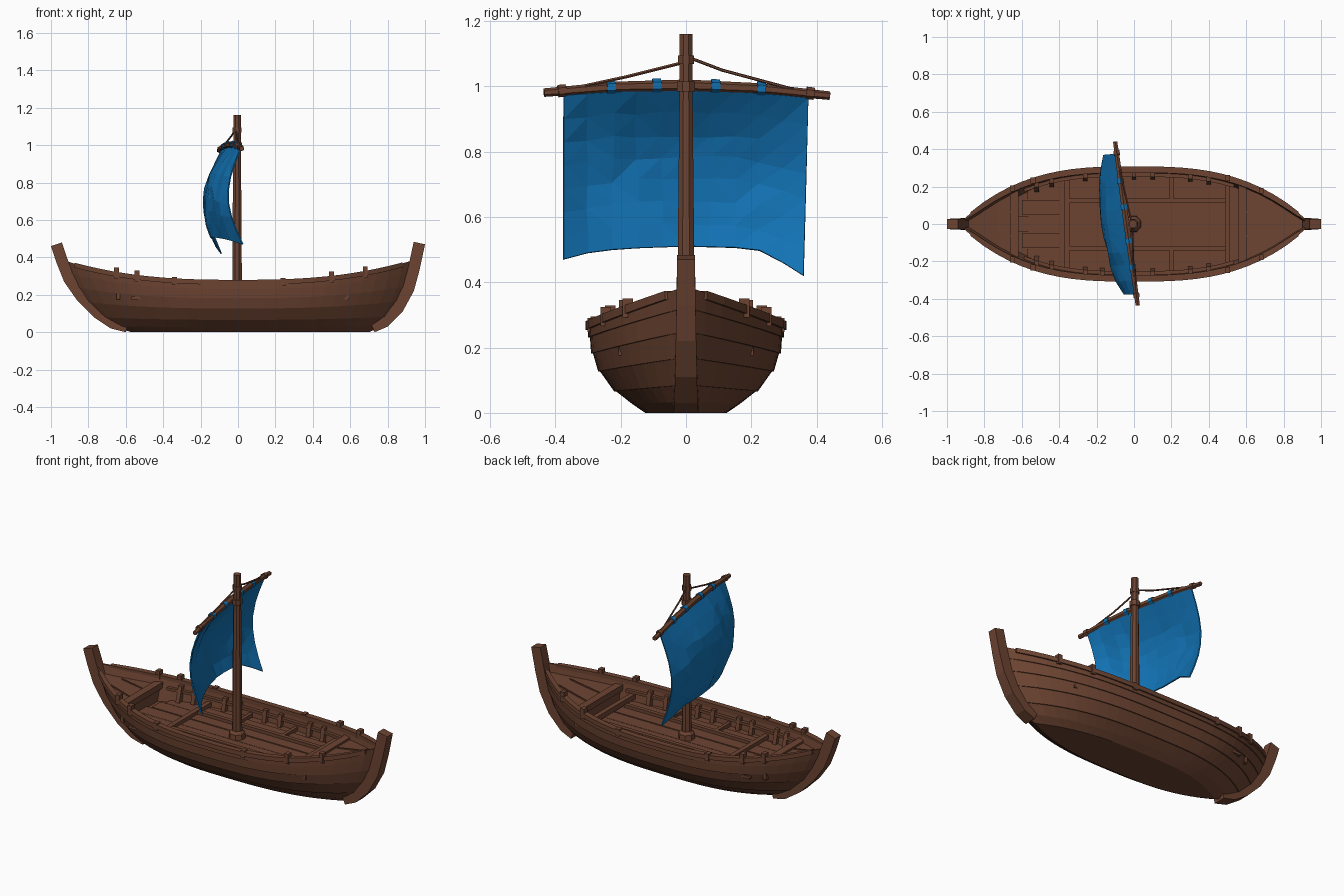
import bpy, bmesh, math, random
from mathutils import Vector

random.seed(4)
if "Cube" in bpy.data.objects:
    bpy.data.objects.remove(bpy.data.objects["Cube"], do_unlink=True)


def material(name, rgb):
    m = bpy.data.materials.new(name)
    m.use_nodes = True
    m.diffuse_color = (*rgb, 1)
    bsdf = next(n for n in m.node_tree.nodes if n.type == 'BSDF_PRINCIPLED')
    bsdf.inputs["Base Color"].default_value = (*rgb, 1)
    bsdf.inputs["Roughness"].default_value = 0.9
    return m


WOOD = material("weathered_wood", (0.15, 0.057, 0.031))
CLOTH = material("blue_cloth", (0.006, 0.17, 0.46))


def finish(name, bm, mat):
    bmesh.ops.remove_doubles(bm, verts=bm.verts, dist=0.0003)
    bmesh.ops.recalc_face_normals(bm, faces=bm.faces)
    mesh = bpy.data.meshes.new(name)
    bm.to_mesh(mesh)
    bm.free()
    mesh.materials.append(mat)
    ob = bpy.data.objects.new(name, mesh)
    bpy.context.collection.objects.link(ob)
    return ob


def loft(name, rings, mat=WOOD):
    """Skin closed rings of points and cap both ends."""
    bm = bmesh.new()
    rows = [[bm.verts.new(p) for p in ring] for ring in rings]
    n = len(rows[0])
    for a, b in zip(rows, rows[1:]):
        for i in range(n):
            j = (i + 1) % n
            bm.faces.new((a[i], a[j], b[j], b[i]))
    bm.faces.new(rows[0])
    bm.faces.new(rows[-1])
    return finish(name, bm, mat)


def tube(name, pts, radii, sides=6, mat=WOOD):
    pts = [Vector(p) for p in pts]
    rings = []
    for i, p in enumerate(pts):
        t = (pts[min(i + 1, len(pts) - 1)] - pts[max(i - 1, 0)]).normalized()
        ref = Vector((1, 0, 0)) if abs(t.z) > 0.8 else Vector((0, 0, 1))
        u = t.cross(ref).normalized()
        v = t.cross(u)
        angles = [2 * math.pi * (k + 0.5) / sides for k in range(sides)]
        rings.append([p + radii[i] * (u * math.cos(a) + v * math.sin(a)) for a in angles])
    return loft(name, rings, mat)


def box(name, lo, hi, mat=WOOD):
    (x0, y0, z0), (x1, y1, z1) = lo, hi
    return loft(name, [[(x, y0, z0), (x, y1, z0), (x, y1, z1), (x, y0, z1)] for x in (x0, x1)], mat)


def lerp(table, t):
    for (a, p), (b, q) in zip(table, table[1:]):
        if t <= b:
            return p + (q - p) * max(0, t - a) / (b - a)
    return table[-1][1]


# Hull shape: stem curves as (height, distance) and breadth as (level, half width)
STEMS = {-1: [(0, .6), (.02, .68), (.08, .77), (.17, .86), (.27, .93), (.37, .97), (.46, 1)],
         1: [(0, .73), (.03, .8), (.11, .88), (.22, .94), (.33, .97), (.47, 1)]}
BREADTH = [(0, .125), (.2, .205), (.45, .262), (.7, .289), (1, .3)]
FLOOR = 0.185


def sheer(x):
    return 0.275 + 0.13 * abs(x) ** 2.6


def reach(sign, v):
    return lerp(STEMS[sign], v * 0.37) - 0.03


def half_width(x, z):
    v = min(1, z / sheer(x))
    s = min(1, abs(x) / reach(1 if x > 0 else -1, v))
    return lerp(BREADTH, v) * (1 - s ** 2.9)


def hull_point(s, v, out=0.0):
    x = s * reach(1 if s > 0 else -1, v)
    fullness = 1 - abs(s) ** 2.9
    y = lerp(BREADTH, v) * fullness + out * min(1, fullness * 4)
    return Vector((x, max(0, y), v * sheer(x)))


def mirror_y(half):
    return half + [Vector((p[0], -p[1], p[2])) for p in reversed(half)]


# Hull with overlapping strakes and a flat floor inside
seams = [1, .84, .66, .46, .24, .1, 0]
stations = [i / 14 for i in range(-14, 15)]
rings = []
for s in stations:
    half = [hull_point(s, FLOOR / sheer(s * 0.92), -.022), hull_point(s, 1, -.022)]
    for hi, lo in zip(seams, seams[1:]):
        lap = 0.006 if lo > 0.1 else 0
        half += [hull_point(s, hi), hull_point(s, lo, lap)]
    rings.append(mirror_y(half))
loft("hull", rings)

# Gunwale rails and inner stringers along both sides
for side, label in ((1, "left"), (-1, "right")):
    for name, v, a, b, h, span in (("gunwale", 1, .008, -.026, .026, stations[1:-1]),
                                   ("stringer", .84, -.018, -.042, .016, stations[5:-6])):
        rings = []
        for s in span:
            o, i = hull_point(s, v, a), hull_point(s, v, b)
            lift = 0.005
            rings.append([(p.x, p.y * side, p.z + lift - d) for p, d in ((o, 0), (o, h), (i, h), (i, 0))])
        loft(f"{label}_{name}", rings)

# Curved stem posts at both ends
for sign, label in ((-1, "right"), (1, "left")):
    curve = [Vector((x, 0, z)) for z, x in STEMS[sign]]
    rings = []
    for i, p in enumerate(curve):
        t = (curve[max(i - 1, 0)] - curve[min(i + 1, len(curve) - 1)]).normalized()
        q = p + Vector((t.z, 0, -t.x)) * 0.062
        w = 0.038 - 0.011 * i / (len(curve) - 1)
        rings.append([(sign * r.x, y, max(0, r.z)) for r, y in ((p, -w), (p, w), (q, w), (q, -w))])
    loft(f"{label}_stem_post", rings)

# Raised end decks with bulkheads and cross beams
for sign, label, start in ((-1, "right", .64), (1, "left", .58)):
    rings = []
    for k in range(7):
        x = sign * (start + (0.9 - start) * k / 6)
        z = sheer(x) - 0.045
        w = max(0.004, half_width(x, z) - 0.012)
        rings.append([(x, -w, z), (x, w, z), (x, w, z - .02), (x, -w, z - .02)])
    loft(f"{label}_end_deck", rings)
    x, z = sign * start, sheer(start) - 0.05
    w = half_width(x, z) - 0.014
    box(f"{label}_bulkhead", (x - .01, -w, FLOOR - .01), (x + .01, w, z))
    box(f"{label}_deck_beam", (x - .022, -w, z - .015), (x + .022, w, z + .02))
    # Deck plank seams as thin battens
    for y in (-.05, .05):
        tip = sign * 0.8
        tube(f"{label}_deck_batten", [(x, y * 1.3, z + .004), (tip, y, sheer(tip) - .043)], [.005, .005], 4)

# Cross beams and side thwarts
for x, z in ((-.36, .212), (.5, .235)):
    w = half_width(x, z) - 0.015
    box("cross_beam", (x - .014, -w, z - .03), (x + .014, w, z))
for side in (-1, 1):
    for x in (-.1, .2):
        ys = sorted((side * .12, side * (half_width(x, .21) - .015)))
        box("side_thwart", (x - .01, ys[0], FLOOR - .01), (x + .01, ys[1], FLOOR + .022))

# Floor planks and the frame around the mast
for k in range(-2, 3):
    y = k * 0.088
    end = 0.03 * abs(k)
    box("floor_plank", (-.63 + end, y - .041, FLOOR - .01), (.57 - end, y + .041, FLOOR + .005 + .002 * (k % 2)))
for y in (-.13, .125):
    box("floor_rail", (-.36, y - .012, FLOOR - .01), (.49, y + .012, FLOOR + .025))

# Side ribs and oar pins
for side in (-1, 1):
    for x in (-.52, -.44, -.26, -.17, 0, .1, .3, .4):
        rings = []
        for z in (FLOOR - .01, sheer(x) - .02):
            w = half_width(x, z) - 0.015
            rings.append([(x + dx, side * (w - d), z) for dx, d in ((-.012, 0), (.012, 0), (.012, .03), (-.012, .03))])
        loft("rib", rings)
    for x in (-.65, -.54, -.34, .24, .5, .68):
        y, z = side * (half_width(x, sheer(x)) - .008), sheer(x)
        r = 0.013
        top = z + (0.028 if abs(x) > 0.4 else 0.012)
        box("oar_pin", (x - r, y - .016, z - .03), (x + r, y + .016, top))

# Mast and its step
tube("mast", [(-.005, 0, FLOOR), (-.005, 0, .6), (-.005, 0, .96), (-.005, 0, 1.0), (-.005, 0, 1.16)],
     [.028, .026, .022, .022, .022], 8)
tube("mast_step", [(-.005, 0, FLOOR - .01), (-.005, 0, FLOOR + .035), (-.005, 0, FLOOR + .05)], [.048, .044, .03], 8)
tube("mast_collar", [(-.005, 0, .985), (-.005, 0, 1.015)], [.03, .03], 8)


# Slightly bowed yard, set at an angle across the mast
def yard_point(y):
    return Vector((-.04 - .138 * y, y, 1.003 - .14 * y * y - .01 * y))


tube("yard", [yard_point(y) for y in (-.435, -.22, 0, .22, .44)], [.013, .016, .018, .016, .013], 6)
for y in (-.38, .38):
    tube("yard_binding", [yard_point(y - .012), yard_point(y + .012)], [.019, .019], 6)
for y in (-.23, -.09, .09, .23):
    tube("sail_tie", [yard_point(y - .013), yard_point(y + .013)], [.021, .021], 6, CLOTH)

# Ropes from the mast head to the yard
tube("right_rope", [(-.01, 0, 1.075), (-.005, -.18, 1.03), yard_point(-.38)], [.005] * 3, 5)
tube("left_rope", [(-.01, 0, 1.092), (-.035, .11, 1.05), yard_point(.37)], [.005] * 3, 5)
tube("rope_binding", [(-.005, 0, 1.068), (-.005, 0, 1.095)], [.026, .026], 8)

# Billowing faceted sail
HEM = [(-.375, .47), (-.3, .49), (-.2, .503), (0, .51), (.2, .505), (.25, .49), (.36, .42)]
COLS, ROWS = 10, 7
bm = bmesh.new()
grid = []
for i in range(COLS + 1):
    q = 2 * i / COLS - 1
    row = []
    for j in range(ROWS + 1):
        v = j / ROWS
        y = 0.375 * q - (0.015 * v if q > 0.9 else 0)
        top = yard_point(y)
        belly = 0.072 * math.sin(math.pi * v) + 0.1 * (1 - q * q) * v ** 0.8
        inside = 0 < i < COLS and 0 < j < ROWS
        jit = random.uniform(-.007, .007) if inside else 0
        zt = top.z - 0.014
        z = zt + (lerp(HEM, y) - zt) * v
        row.append(bm.verts.new((top.x - belly + jit + (.015 * v if q < -.9 else 0), y + jit, z + jit)))
    grid.append(row)
for a, b in zip(grid, grid[1:]):
    for j in range(ROWS):
        bm.faces.new((a[j], a[j + 1], b[j + 1], b[j]))
bmesh.ops.triangulate(bm, faces=bm.faces)
sail = finish("sail", bm, CLOTH)
thick = sail.modifiers.new("thickness", 'SOLIDIFY')
thick.thickness = 0.007
thick.offset = 0
